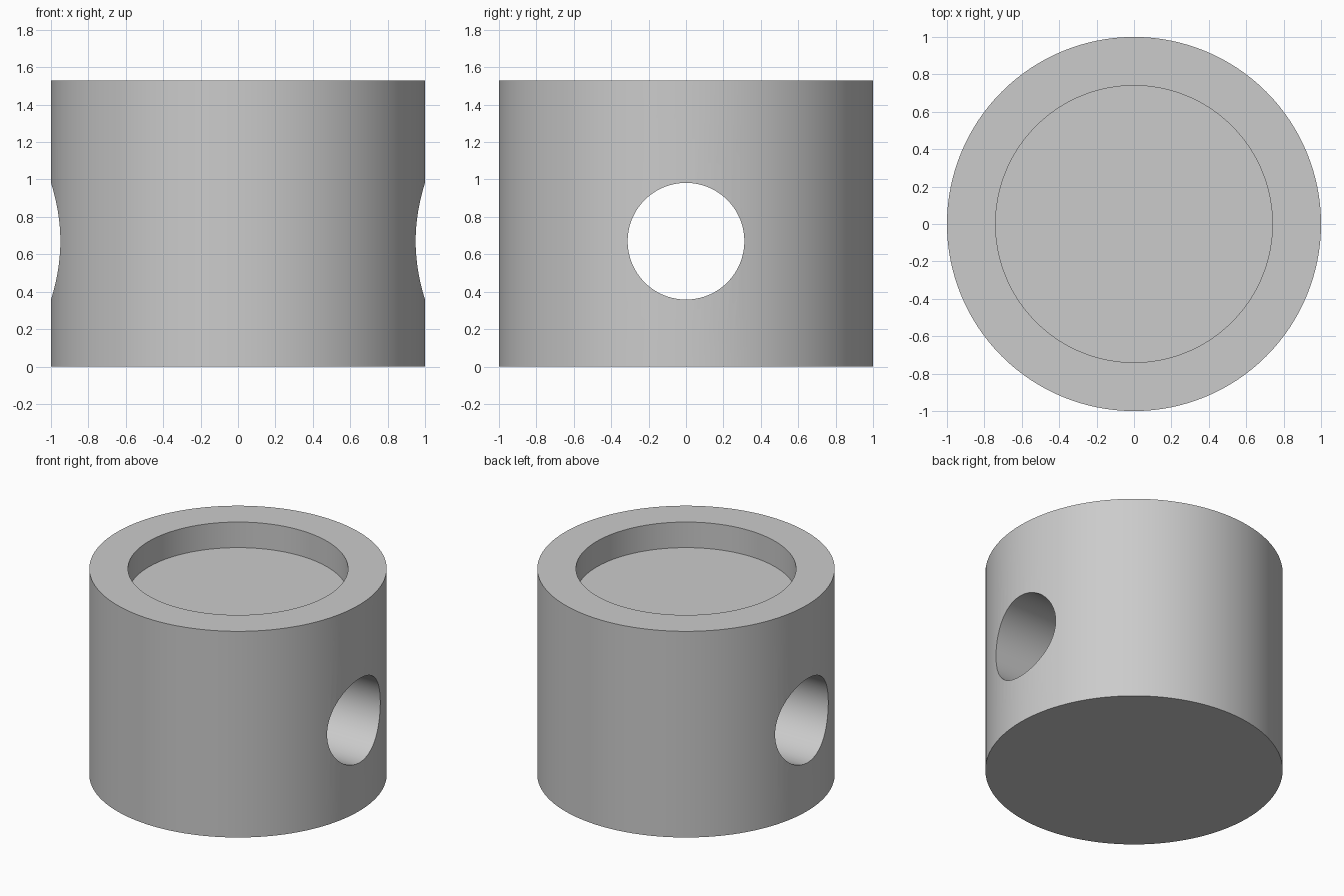
import bpy
import bmesh
import math

# Remove the default cube
cube = bpy.data.objects.get("Cube")
if cube:
    bpy.data.objects.remove(cube, do_unlink=True)

HEIGHT, RADIUS = 1.53, 1.0
RECESS_RADIUS, RECESS_DEPTH = 0.74, 0.19
BORE_RADIUS, BORE_Z = 0.312, 0.67
SEGMENTS = 128

# Single grey material
grey = bpy.data.materials.new("plain grey")
grey.use_nodes = True
colour = (0.6, 0.6, 0.6, 1)
grey.diffuse_color = colour
grey.node_tree.nodes["Principled BSDF"].inputs["Base Color"].default_value = colour


def lathe(name, profile):
    """Rings of (radius, z) joined by walls and closed with flat end caps."""
    bm = bmesh.new()
    rings = []
    for r, z in profile:
        angles = [math.tau * i / SEGMENTS for i in range(SEGMENTS)]
        rings.append([bm.verts.new((r * math.cos(a), r * math.sin(a), z)) for a in angles])
    for low, high in zip(rings, rings[1:]):
        for i in range(SEGMENTS):
            j = (i + 1) % SEGMENTS
            bm.faces.new((low[i], low[j], high[j], high[i]))
    bm.faces.new(reversed(rings[0]))
    bm.faces.new(rings[-1])
    bmesh.ops.recalc_face_normals(bm, faces=bm.faces)
    mesh = bpy.data.meshes.new(name)
    bm.to_mesh(mesh)
    bm.free()
    mesh.materials.append(grey)
    obj = bpy.data.objects.new(name, mesh)
    bpy.context.collection.objects.link(obj)
    return obj


# Round body with a shallow recess in the top
floor_z = HEIGHT - RECESS_DEPTH
body = lathe("cylinder_body", [(RADIUS, 0), (RADIUS, HEIGHT),
                               (RECESS_RADIUS, HEIGHT), (RECESS_RADIUS, floor_z)])

# Cross bore running right through from side to side
cutter = lathe("bore_cutter", [(BORE_RADIUS, -1.2), (BORE_RADIUS, 1.2)])
cutter.rotation_euler.y = math.pi / 2
cutter.location.z = BORE_Z
cutter.hide_render = True

bore = body.modifiers.new("cross_bore", 'BOOLEAN')
bore.operation = 'DIFFERENCE'
bore.solver = 'EXACT'
bore.object = cutter

bpy.ops.object.select_all(action='DESELECT')
body.select_set(True)
bpy.context.view_layer.objects.active = body
bpy.ops.object.modifier_apply(modifier=bore.name)
bpy.data.objects.remove(cutter, do_unlink=True)

# Smooth walls with crisp rims
bpy.ops.object.shade_smooth_by_angle(angle=math.radians(30))
